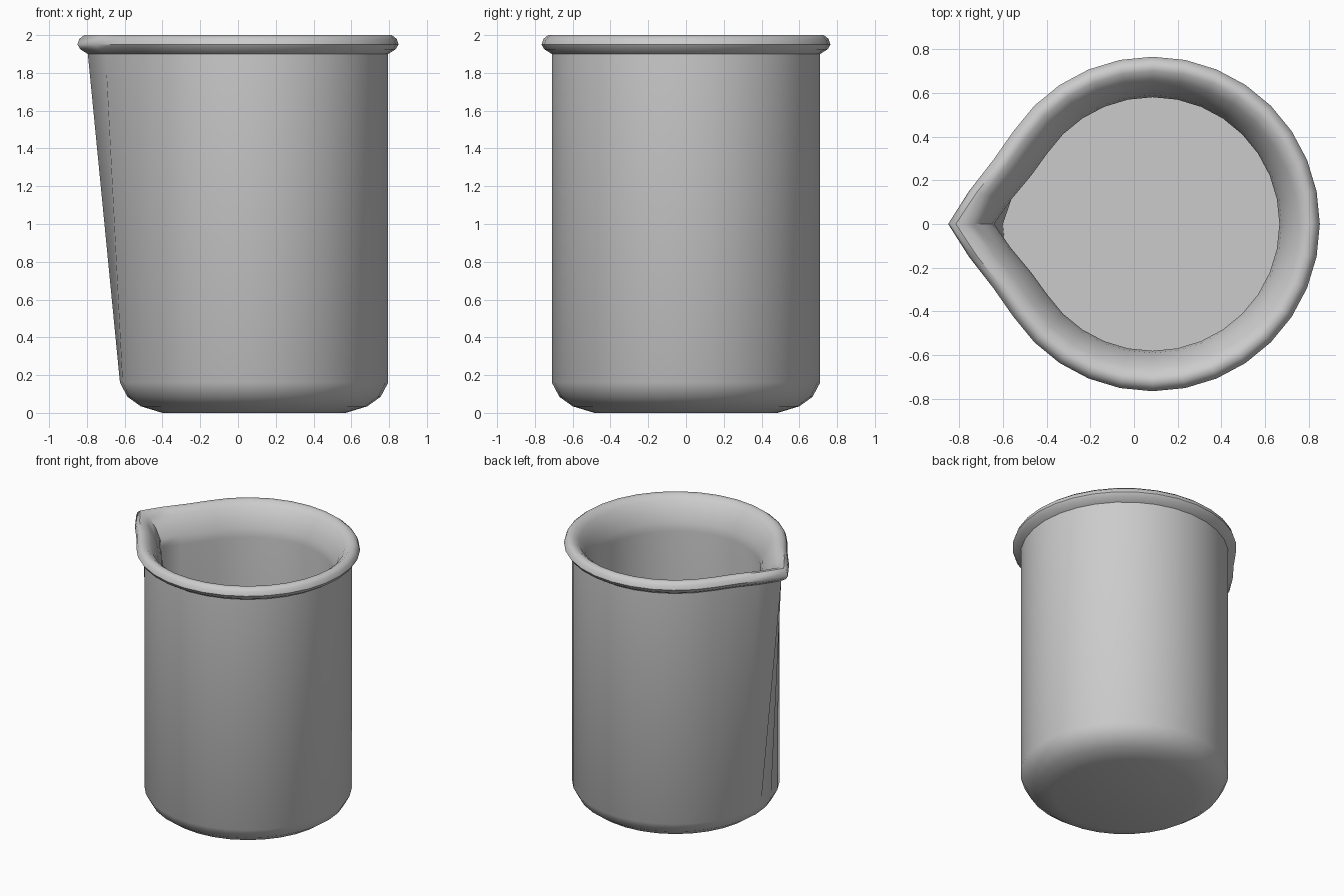
import bpy, bmesh, math

if "Cube" in bpy.data.objects:
    bpy.data.objects.remove(bpy.data.objects["Cube"])

SIDES = 32
CENTRE_X = 0.085
# spout pull towards -x, by steps away from the tip
PULL = {0: 1.0, 1: 0.53, 2: 0.13}

# profile as (radius, height, spout length): base, wall, rolled rim, inner wall
PROFILE = [
    (0.485, 0.0, 0), (0.60, 0.035, 0), (0.67, 0.085, 0), (0.71, 0.16, 0),
    (0.71, 1.90, 0.17),
    (0.75, 1.925, 0.17), (0.765, 1.95, 0.17), (0.755, 1.98, 0.17),
    (0.73, 2.0, 0.17), (0.70, 1.997, 0.165), (0.66, 1.965, 0.16),
    (0.62, 1.90, 0.15), (0.59, 1.83, 0.145), (0.58, 1.77, 0.145),
    (0.685, 0.16, 0),
]


def ring(bm, radius, z, spout):
    verts = []
    for i in range(SIDES):
        a = 2 * math.pi * i / SIDES
        pull = PULL.get(abs(i - SIDES // 2), 0) * spout
        verts.append(bm.verts.new((CENTRE_X + radius * math.cos(a) - pull,
                                   radius * math.sin(a), z)))
    return verts


# beaker with pouring spout
bm = bmesh.new()
rings = [ring(bm, *p) for p in PROFILE]
for low, high in zip(rings, rings[1:]):
    for i in range(SIDES):
        j = (i + 1) % SIDES
        bm.faces.new((low[i], low[j], high[j], high[i]))
bm.faces.new(rings[0][::-1])   # underside
bm.faces.new(rings[-1])        # inner floor
bmesh.ops.recalc_face_normals(bm, faces=bm.faces[:])

mesh = bpy.data.meshes.new("beaker")
bm.to_mesh(mesh)
bm.free()
beaker = bpy.data.objects.new("beaker", mesh)
bpy.context.collection.objects.link(beaker)

bpy.context.view_layer.objects.active = beaker
beaker.select_set(True)
bpy.ops.object.shade_smooth_by_angle(angle=math.radians(45))
